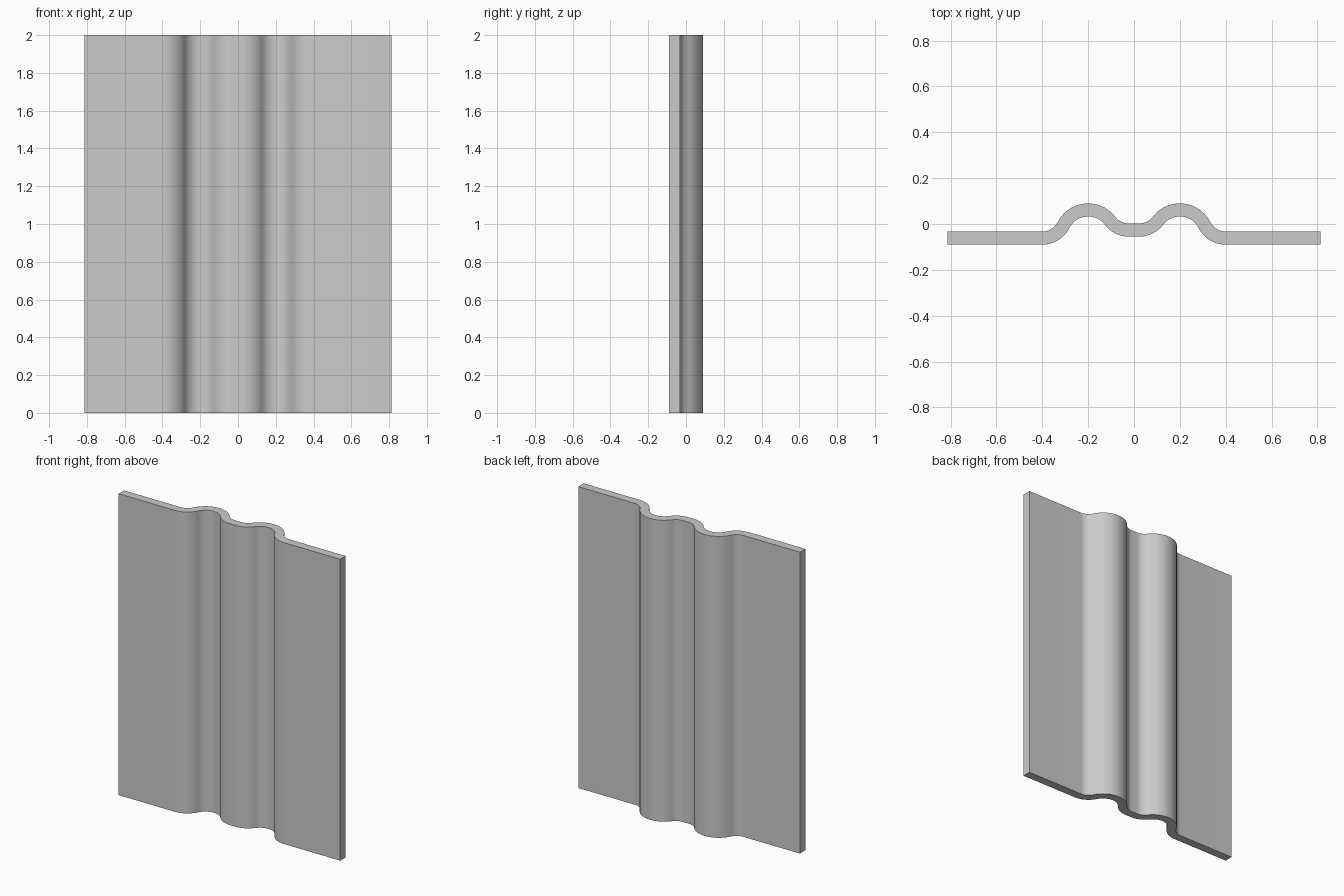
import bpy, bmesh
from math import sin, cos, asin, sqrt, radians

if "Cube" in bpy.data.objects:
    bpy.data.objects.remove(bpy.data.objects["Cube"], do_unlink=True)

HALF_WIDTH, HEIGHT, THICK = 0.813, 2.0, 0.057
BEND, FILLET = 0.12, 0.104            # centreline radii of ribs and of valleys
RIB_X, CREST, VALLEY, FLAT = 0.2, 0.0615, -0.0265, -0.0615
STEPS = 14


def reach(drop):
    """Sideways distance between tangent rib and valley arcs, and their slope."""
    total = BEND + FILLET
    dx = sqrt(2 * total * drop - drop * drop)
    return dx, asin(dx / total)


def arc(cx, cy, radius, s0, s1):
    """Centreline points with slope; a negative radius bends like a valley."""
    slopes = [s0 + (s1 - s0) * i / STEPS for i in range(STEPS + 1)]
    return [(cx - radius * sin(s), cy + radius * cos(s), s) for s in slopes]


# Centreline of the right-hand half: valley, rib, fillet, flat flange
dx_in, slope_in = reach(CREST - VALLEY)
dx_out, slope_out = reach(CREST - FLAT)
half = arc(RIB_X - dx_in, VALLEY + FILLET, -FILLET, 0, slope_in)
half += arc(RIB_X, CREST - BEND, BEND, slope_in, -slope_out)[1:]
half += arc(RIB_X + dx_out, FLAT + FILLET, -FILLET, -slope_out, 0)[1:]
half.append((HALF_WIDTH, FLAT, 0))
path = [(-x, y, -s) for x, y, s in reversed(half)] + half

# Sheet: offset the centreline both ways and extrude the section upward
bm = bmesh.new()
rows = []
for side in (-THICK / 2, THICK / 2):
    rows.append([bm.verts.new((x - side * sin(s), y + side * cos(s), 0)) for x, y, s in path])
section = [bm.faces.new((rows[0][i], rows[0][i + 1], rows[1][i + 1], rows[1][i]))
           for i in range(len(path) - 1)]
grown = bmesh.ops.extrude_face_region(bm, geom=section, use_keep_orig=True)
top = [g for g in grown["geom"] if isinstance(g, bmesh.types.BMVert)]
bmesh.ops.translate(bm, verts=top, vec=(0, 0, HEIGHT))
bmesh.ops.recalc_face_normals(bm, faces=bm.faces)
mesh = bpy.data.meshes.new("ribbed_sheet")
bm.to_mesh(mesh)
bm.free()

# Plain grey finish
grey = bpy.data.materials.new("light_grey")
grey.use_nodes = True
colour = (0.6, 0.6, 0.6, 1)
grey.diffuse_color = colour
grey.node_tree.nodes["Principled BSDF"].inputs["Base Color"].default_value = colour
mesh.materials.append(grey)

sheet = bpy.data.objects.new("ribbed_sheet", mesh)
bpy.context.collection.objects.link(sheet)
bpy.ops.object.select_all(action="DESELECT")
sheet.select_set(True)
bpy.context.view_layer.objects.active = sheet
bpy.ops.object.shade_smooth_by_angle(angle=radians(30))
